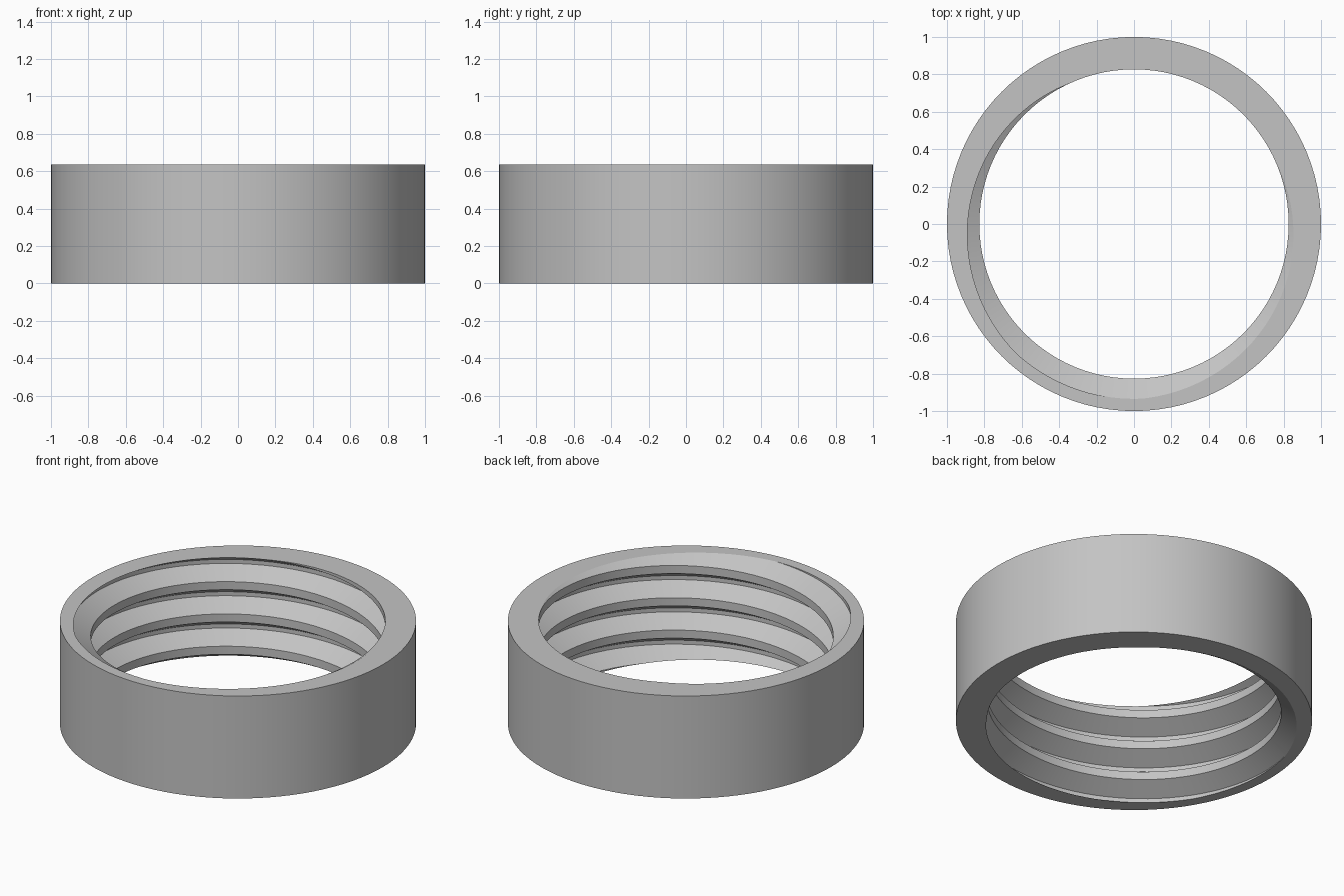
import bpy, bmesh, math

cube = bpy.data.objects.get("Cube")
if cube:
    bpy.data.objects.remove(cube, do_unlink=True)

HEIGHT, OUTER = 0.635, 1.0
CREST, ROOT, PITCH = 0.827, 0.935, 0.2
STEPS = 96
PHASE = math.radians(70)      # direction in which a crest meets the top face

grey = bpy.data.materials.new("plain grey")
grey.use_nodes = True
colour = (0.55, 0.55, 0.55, 1)
grey.diffuse_color = colour
grey.node_tree.nodes["Principled BSDF"].inputs["Base Color"].default_value = colour

# One thread tooth: flat crest, sloped flanks, narrow flat root
TOOTH = [(CREST, -PITCH / 8), (CREST, PITCH / 8),
         (ROOT, PITCH * 7 / 16), (ROOT, PITCH * 9 / 16)]

bm = bmesh.new()


def thread_column(i):
    """Inner profile at one angle, raised along the right-handed helix."""
    a = math.tau * i / STEPS
    rise = HEIGHT + PITCH * (i / STEPS - PHASE / math.tau)
    return [bm.verts.new((r * math.cos(a), r * math.sin(a), rise + turn * PITCH + z))
            for turn in range(-5, 3) for r, z in TOOTH]


# Internal thread surface, joined to itself one pitch up after each turn
columns = [thread_column(i) for i in range(STEPS + 1)]
for left, right in zip(columns, columns[1:]):
    for k in range(len(left) - 1):
        bm.faces.new((left[k], left[k + 1], right[k + 1], right[k]))
bmesh.ops.remove_doubles(bm, verts=bm.verts[:], dist=1e-5)

# Trim the thread flush with the two end planes
for z, up in ((0, -1), (HEIGHT, 1)):
    bmesh.ops.bisect_plane(bm, geom=bm.verts[:] + bm.edges[:] + bm.faces[:], dist=1e-6,
                           plane_co=(0, 0, z), plane_no=(0, 0, up), clear_outer=True)

# Outer wall
rims = [[bm.verts.new((OUTER * math.cos(math.tau * i / STEPS),
                       OUTER * math.sin(math.tau * i / STEPS), z))
         for i in range(STEPS)] for z in (0, HEIGHT)]
for i in range(STEPS):
    j = (i + 1) % STEPS
    bm.faces.new((rims[0][i], rims[0][j], rims[1][j], rims[1][i]))

# Flat end faces between the wall and the trimmed thread
for z in (0, HEIGHT):
    open_edges = [e for e in bm.edges if e.is_boundary
                  and all(abs(v.co.z - z) < 1e-4 for v in e.verts)]
    bmesh.ops.triangle_fill(bm, edges=open_edges, use_beauty=True, normal=(0, 0, 1))

bmesh.ops.recalc_face_normals(bm, faces=bm.faces[:])
mesh = bpy.data.meshes.new("threaded_ring")
bm.to_mesh(mesh)
bm.free()
mesh.materials.append(grey)
ring = bpy.data.objects.new("threaded_ring", mesh)
bpy.context.collection.objects.link(ring)

bpy.ops.object.select_all(action="DESELECT")
ring.select_set(True)
bpy.context.view_layer.objects.active = ring
bpy.ops.object.shade_smooth_by_angle(angle=math.radians(20))
